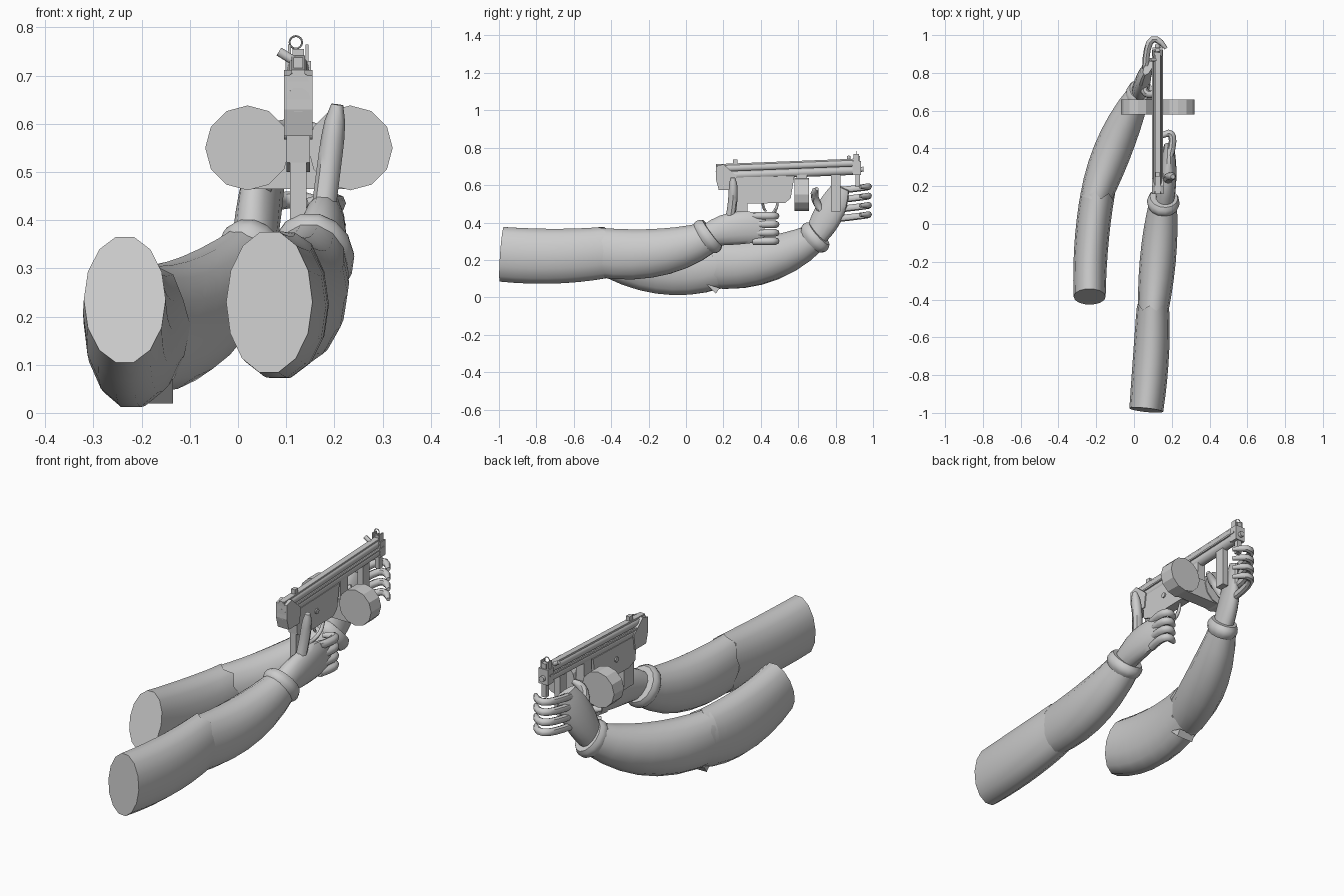
import bpy, bmesh, math
from mathutils import Vector

if "Cube" in bpy.data.objects:
    bpy.data.objects.remove(bpy.data.objects["Cube"])

GREY = (.6, .6, .6, 1)
grey = bpy.data.materials.new("plain grey")
grey.use_nodes = True
grey.diffuse_color = GREY
grey.node_tree.nodes["Principled BSDF"].inputs["Base Color"].default_value = GREY

GUN_X = .125
GUN_BACK, GUN_FRONT = .16, .92
GUN_RISE = .03


def finish(name, bm, smooth):
    bmesh.ops.recalc_face_normals(bm, faces=bm.faces)
    mesh = bpy.data.meshes.new(name)
    bm.to_mesh(mesh)
    bm.free()
    mesh.materials.append(grey)
    part = bpy.data.objects.new(name, mesh)
    bpy.context.collection.objects.link(part)
    if smooth:
        bpy.ops.object.select_all(action='DESELECT')
        part.select_set(True)
        bpy.context.view_layer.objects.active = part
        bpy.ops.object.shade_smooth_by_angle(angle=math.radians(45))


def through(first, middle, last, t):
    """Point on the parabola that passes through three given points."""
    return first * (1 - t) * (1 - 2 * t) + middle * 4 * t * (1 - t) + last * t * (2 * t - 1)


def tube(name, first, middle, last, sides=14, steps=7, ragged=0, rounding=0, smooth=True):
    """Oval tube; each station is x, y, z, side radius, up radius."""
    bm = bmesh.new()
    first, middle, last = Vector(first), Vector(middle), Vector(last)
    stations = [through(first, middle, last, i / steps) for i in range(steps + 1)]
    centres = [Vector(station[:3]) for station in stations]
    span = (centres[-1] - centres[0]).normalized()
    reference = Vector((0, -1, 0)) if abs(span.z) > .9 else Vector((0, 0, 1))
    rings = []
    for i, (centre, station) in enumerate(zip(centres, stations)):
        along = (centres[min(i + 1, steps)] - centres[max(i - 1, 0)]).normalized()
        across = along.cross(reference).normalized()
        upward = across.cross(along)
        shrink = 1 - rounding * (i / steps) ** 8
        ring = []
        for k in range(sides):
            angle = math.tau * k / sides
            point = centre + shrink * (across * math.cos(angle) * station[3]
                                       + upward * math.sin(angle) * station[4])
            if i == steps:
                point += along * ragged * (-1) ** k
            ring.append(bm.verts.new(point))
        rings.append(ring)
    for ring, following in zip(rings, rings[1:]):
        for k in range(sides):
            bm.faces.new((ring[k - 1], ring[k], following[k], following[k - 1]))
    bm.faces.new(rings[0])
    bm.faces.new(rings[-1])
    finish(name, bm, smooth)


def finger(name, radius, *joints):
    """Round bent rod with a softened tip."""
    tube(name, *[(*joint, radius, radius) for joint in joints], sides=8, rounding=.5)


def cuff(name, centre, direction, wide, tall):
    """Short rolled band around a wrist."""
    centre, step = Vector(centre), Vector(direction).normalized() * .032
    tube(name, (*(centre - step), wide * .85, tall * .85), (*centre, wide, tall),
         (*(centre + step), wide * .85, tall * .85), steps=4)


def rod(name, start, end, radius, sides=10, smooth=True):
    """Straight cylinder."""
    start, end = Vector(start), Vector(end)
    tube(name, *[(*centre, radius, radius) for centre in (start, (start + end) / 2, end)],
         sides=sides, steps=2, smooth=smooth)


def plate(name, outline, half_width, x=GUN_X):
    """Side outline in (y, z) extruded across x."""
    bm = bmesh.new()
    face = bm.faces.new([bm.verts.new((x - half_width, y, z)) for y, z in outline])
    grown = bmesh.ops.extrude_face_region(bm, geom=[face])["geom"]
    moved = [item for item in grown if isinstance(item, bmesh.types.BMVert)]
    bmesh.ops.translate(bm, vec=(2 * half_width, 0, 0), verts=moved)
    finish(name, bm, False)


def block(name, back, front, bottom, top, half_width, x=GUN_X, rise=0):
    plate(name, [(back, bottom), (front, bottom + rise), (front, top + rise), (back, top)],
          half_width, x)


# Left arm: ragged upper sleeve, forearm and wrist band
tube("left_upper_sleeve", (.065, -.985, .23, .09, .15), (.09, -.7, .22, .095, .15),
     (.1, -.43, .24, .085, .14), ragged=.014)
tube("left_forearm", (.1, -.47, .24, .08, .135), (.13, -.15, .24, .095, .13),
     (.155, .13, .325, .07, .085))
cuff("left_cuff", (.155, .115, .325), (.1, .8, .6), .087, .104)

# Right arm: bent at the elbow
tube("right_upper_sleeve", (-.235, -.385, .235, .085, .14), (-.225, -.1, .17, .09, .16),
     (-.19, .17, .18, .09, .135), ragged=.016)
tube("right_forearm", (-.21, .12, .18, .08, .13), (-.1, .42, .2, .1, .125),
     (.03, .7, .325, .06, .075))
cuff("right_cuff", (.03, .69, .32), (.25, .7, .65), .073, .096)
plate("torn_flap", [(.11, .07), (.18, .05), (.16, .02)], .045, -.18)

# Palms and thumbs
tube("left_palm", (.16, .11, .33, .05, .06), (.18, .27, .37, .045, .09),
     (.185, .42, .365, .025, .07))
finger("left_thumb", .025, (.175, .23, .4), (.19, .25, .52), (.206, .25, .64))
tube("right_palm", (.03, .69, .32, .045, .06), (.05, .77, .46, .04, .08),
     (.075, .83, .59, .02, .05))
finger("right_thumb", .021, (.05, .74, .44), (.07, .69, .53), (.13, .7, .58))

# Four curled fingers on each hand
for i in range(4):
    z = .435 - i * .045
    finger(f"left_finger_{i}", .02, (.19, .36, z), (.2, .47, z), (.14, .46, z))
    z = .59 - i * .05
    finger(f"right_finger_{i}", .018, (.06, .81, z - .02), (.09, .97, z), (.17, .93, z))

# Gun body: two long tubes, a web between them and rails
for name, z, radius in (("lower_tube", .65, .026), ("upper_tube", .688, .022)):
    rod(name, (GUN_X, GUN_BACK, z), (GUN_X, GUN_FRONT, z + GUN_RISE), radius)
block("tube_web", GUN_BACK, GUN_FRONT, .64, .7, .012, rise=GUN_RISE)
block("top_rail", GUN_BACK, GUN_FRONT, .7, .712, .014, rise=GUN_RISE)
rod("muzzle", (GUN_X, .9, .683), (GUN_X, .95, .685), .014)
plate("rear_block", [(GUN_BACK, .63), (.175, .575), (.26, .575), (.27, .65),
                     (.2, .712), (GUN_BACK, .7)], .03)
plate("receiver", [(.24, .64), (.25, .52), (.3, .5), (.53, .505), (.56, .53), (.58, .65)], .024)
block("grip", .25, .33, .4, .53, .017)
finger("trigger_guard", .009, (GUN_X, .34, .43), (GUN_X, .45, .44), (GUN_X, .49, .51))
finger("trigger", .007, (GUN_X, .41, .52), (GUN_X, .415, .48), (GUN_X, .43, .46))

# Twin drum magazine
for name, x in (("right_drum", .02), ("left_drum", .233)):
    rod(name, (x, .58, .55), (x, .658, .55), .088, sides=12, smooth=False)
block("drum_bridge", .585, .653, .465, .565, .1)
block("magazine_neck", .59, .648, .55, .66, .022)

# Foregrip, sights and small fittings
block("foregrip", .775, .825, .46, .66, .016)
block("front_bracket", .905, .93, .59, .755, .012)
block("front_collar", .89, .935, .655, .73, .026)
block("rear_sight", .25, .275, .7, .738, .01)
rod("cocking_handle", (GUN_X, .87, .725), (.085, .87, .75), .01)
rod("receiver_pin", (GUN_X - .03, .4, .58), (GUN_X + .03, .4, .58), .013)
for side, sign in (("left", 1), ("right", -1)):
    block(f"{side}_side_rail", GUN_BACK, GUN_FRONT, .664, .672, .004,
          GUN_X + sign * .025, GUN_RISE)
    block(f"{side}_sight_ear", .895, .925, .72, .765, .003, GUN_X + sign * .018)
bpy.ops.mesh.primitive_torus_add(major_segments=16, minor_segments=6, major_radius=.013,
                                 minor_radius=.002, location=(.12, .912, .769),
                                 rotation=(math.pi / 2, 0, 0))
bpy.context.object.name = "front_sight_ring"
bpy.context.object.data.materials.append(grey)
